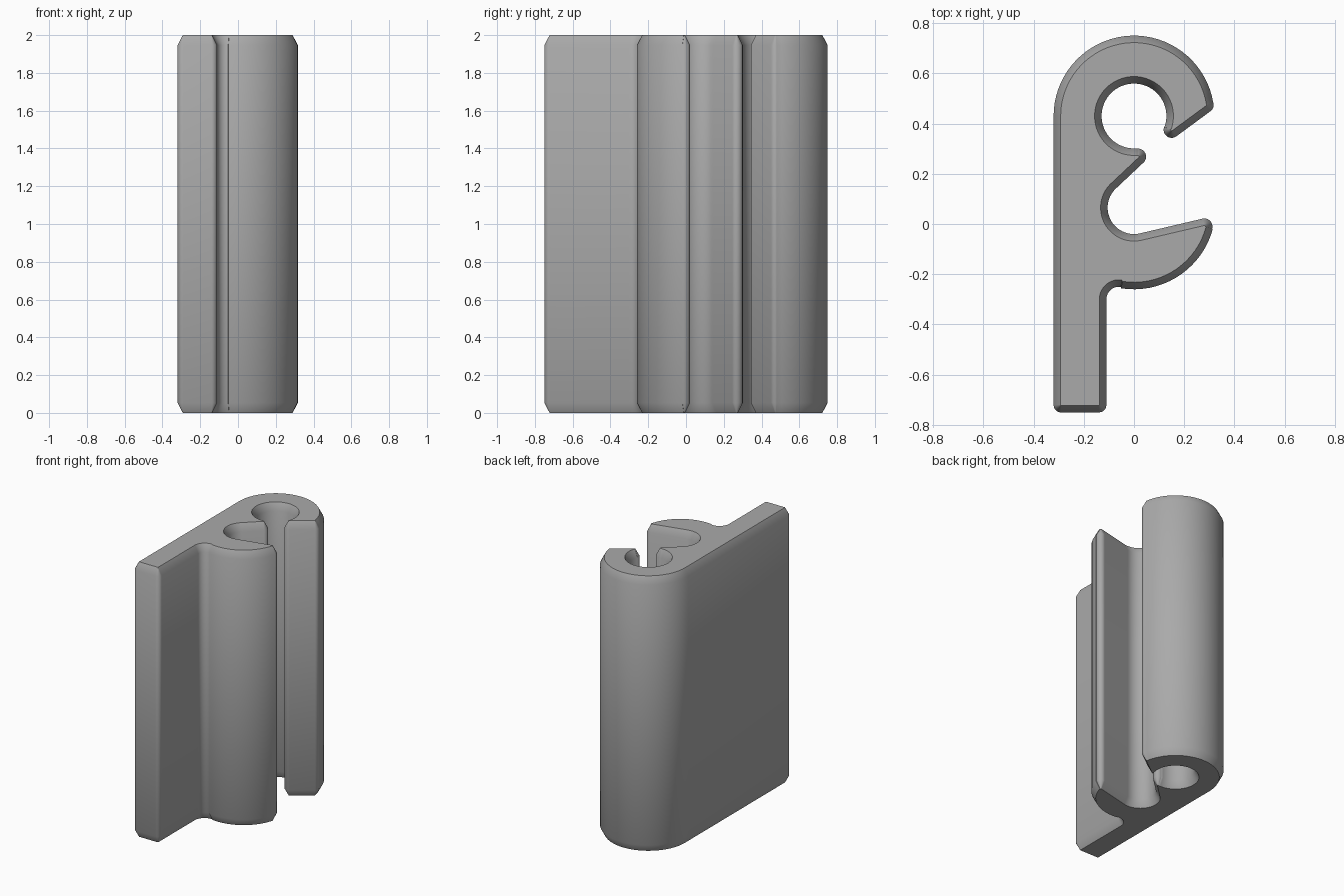
import bpy
import bmesh
from math import radians, cos, sin, ceil

if "Cube" in bpy.data.objects:
    bpy.data.objects.remove(bpy.data.objects["Cube"], do_unlink=True)

HEIGHT = 2.0
BEVEL_IN, BEVEL_UP = 0.028, 0.053

# Outline as arcs joined by straight lines: centre x, y, radius, start and end angle.
# Rising angles are convex, falling angles are concave.
ARCS = [
    (-0.29, -0.72, 0.03, 180, 270),     # stem foot
    (-0.14, -0.72, 0.03, 270, 360),
    (-0.06, -0.30, 0.05, 180, 81),      # fillet under the lower jaw
    (0, 0.065, 0.325, 261, 345),        # lower jaw
    (0.28, -0.01, 0.032, -15, 103),     # lower jaw tip
    (0, 0.065, 0.105, 283, 130),        # lower channel
    (0.016, 0.268, 0.032, -50, 95),     # nub between the channels
    (0, 0.43, 0.129, 275, -20),         # upper channel
    (0.15, 0.375, 0.032, 160, 307),     # hook lip
    (0.286, 0.474, 0.031, -53, 9),      # hook tip
    (0, 0.43, 0.32, 9, 180),            # hook back
]


def outline(inset):
    """Points of the outline, moved inward by inset."""
    points = []
    for cx, cy, radius, start, end in ARCS:
        convex = end > start
        r = radius - inset if convex else radius + inset
        steps = max(6, ceil(abs(end - start) / 5))
        for i in range(steps + 1):
            a = radians(start + (end - start) * i / steps)
            points.append((cx + r * cos(a), cy + r * sin(a)))
    return points


# Clip body: full outline in the middle, bevelled at both ends
bm = bmesh.new()
levels = [(BEVEL_IN, 0), (0, BEVEL_UP), (0, HEIGHT - BEVEL_UP), (BEVEL_IN, HEIGHT)]
rings = [[bm.verts.new((x, y, z)) for x, y in outline(inset)] for inset, z in levels]
count = len(rings[0])
for low, high in zip(rings, rings[1:]):
    for i in range(count):
        j = (i + 1) % count
        bm.faces.new((low[i], low[j], high[j], high[i]))
bm.faces.new(rings[-1])
bm.faces.new(rings[0][::-1])

mesh = bpy.data.meshes.new("clip_body")
bm.to_mesh(mesh)
bm.free()
body = bpy.data.objects.new("clip_body", mesh)
bpy.context.collection.objects.link(body)

# Plain grey plastic
grey = bpy.data.materials.new("grey_plastic")
grey.use_nodes = True
colour = (0.4, 0.4, 0.4, 1)
grey.diffuse_color = colour
grey.node_tree.nodes["Principled BSDF"].inputs["Base Color"].default_value = colour
mesh.materials.append(grey)

bpy.ops.object.select_all(action='DESELECT')
body.select_set(True)
bpy.context.view_layer.objects.active = body
bpy.ops.object.shade_smooth_by_angle(angle=radians(40))
